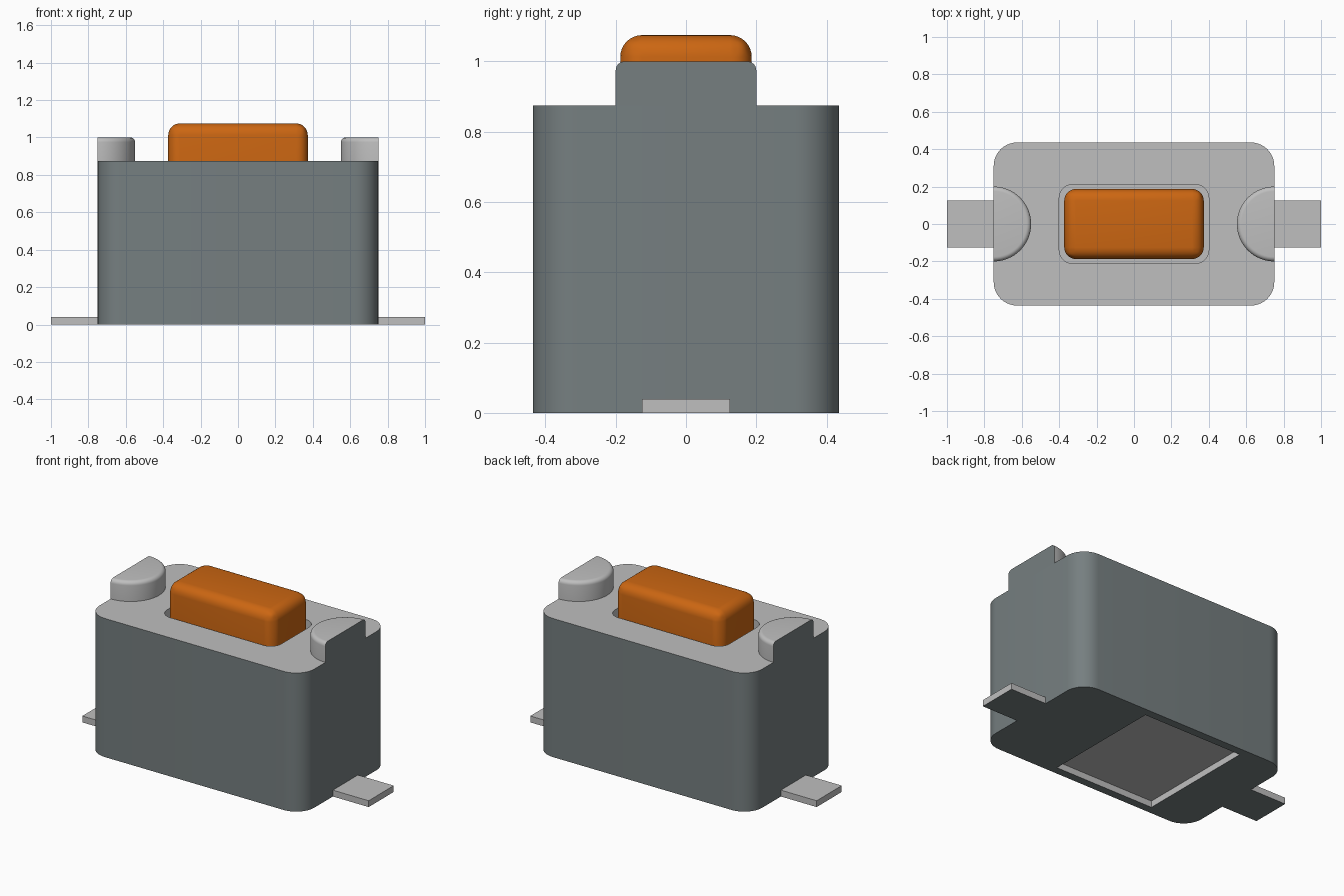
import bpy, bmesh, math

cube = bpy.data.objects.get("Cube")
if cube:
    bpy.data.objects.remove(cube, do_unlink=True)


def material(name, rgb):
    m = bpy.data.materials.new(name)
    m.use_nodes = True
    m.diffuse_color = (*rgb, 1)
    m.node_tree.nodes["Principled BSDF"].inputs["Base Color"].default_value = (*rgb, 1)
    return m


DARK = material("slate grey", (0.181, 0.212, 0.217))
LIGHT = material("light grey", (0.52, 0.52, 0.52))
ORANGE = material("orange", (0.60, 0.133, 0.006))


def finish(name, bm, mats, rule=None):
    """Turn the bmesh into a shaded object, colouring its faces by a rule."""
    bmesh.ops.recalc_face_normals(bm, faces=bm.faces)
    bm.normal_update()
    if rule:
        for f in bm.faces:
            f.material_index = rule(f)
    me = bpy.data.meshes.new(name)
    bm.to_mesh(me)
    bm.free()
    for m in mats:
        me.materials.append(m)
    ob = bpy.data.objects.new(name, me)
    bpy.context.collection.objects.link(ob)
    bpy.ops.object.select_all(action='DESELECT')
    ob.select_set(True)
    bpy.context.view_layer.objects.active = ob
    bpy.ops.object.shade_smooth_by_angle(angle=math.radians(35))
    return ob


def rounded_rect(hx, hy, r, cx=0.0, seg=10):
    """Outline of a rectangle; r = 0 gives plain corners."""
    if r == 0:
        return [(cx + hx, hy), (cx - hx, hy), (cx - hx, -hy), (cx + hx, -hy)]
    pts = []
    for q, (sx, sy) in enumerate([(1, 1), (-1, 1), (-1, -1), (1, -1)]):
        for i in range(seg + 1):
            a = math.pi / 2 * (q + i / seg)
            pts.append((cx + sx * (hx - r) + r * math.cos(a),
                        sy * (hy - r) + r * math.sin(a)))
    return pts


def wall(bm, outline, z0, z1):
    """Upright wall round an outline; returns its lower and upper vertices."""
    lo = [bm.verts.new((x, y, z0)) for x, y in outline]
    hi = [bm.verts.new((x, y, z1)) for x, y in outline]
    n = len(lo)
    for i in range(n):
        j = (i + 1) % n
        bm.faces.new((lo[i], lo[j], hi[j], hi[i]))
    return lo, hi


def ring_fill(bm, *loops):
    """Fill the flat area between an outer and an inner loop."""
    edges = [bm.edges.get((l[i - 1], l[i])) for l in loops for i in range(len(l))]
    bmesh.ops.triangle_fill(bm, edges=edges, use_beauty=True, normal=(0, 0, 1))


# Housing with a button slot in the top and a shallow pocket underneath
TOP, SLOT, POCKET = 0.875, 0.755, 0.04
bm = bmesh.new()
out_lo, out_hi = wall(bm, rounded_rect(0.75, 0.436, 0.125), 0, TOP)
slot_lo, slot_hi = wall(bm, rounded_rect(0.4, 0.212, 0.075), SLOT, TOP)
pock_lo, pock_hi = wall(bm, rounded_rect(0.345, 0.385, 0, cx=-0.105), 0, POCKET)
bm.faces.new(slot_lo)
bm.faces.new(pock_hi)
ring_fill(bm, out_hi, slot_hi)
ring_fill(bm, out_lo, pock_lo)


def housing_colour(f):
    c = f.calc_center_median()
    outer_wall = abs(f.normal.z) < 0.5 and (abs(c.x) > 0.6 or abs(c.y) > 0.42)
    underside = c.z < 0.001
    return 0 if outer_wall or underside else 1


finish("housing", bm, [DARK, LIGHT], housing_colour)

# Button with rounded top and upright edges
bm = bmesh.new()
lo, hi = wall(bm, rounded_rect(0.373, 0.187, 0), SLOT, 1.075)
bm.faces.new(lo)
bm.faces.new(hi)
soft = [e for e in bm.edges if max(v.co.z for v in e.verts) > 1]
bmesh.ops.bevel(bm, geom=soft, offset=0.062, segments=8, profile=0.5, affect='EDGES')
finish("button", bm, [ORANGE])

for side, s in (("left", 1), ("right", -1)):
    # Half-round post, flush with the end of the housing
    R, FIL, H = 0.2, 0.025, 1.0
    profile = [(R, TOP)] + [(R - FIL + FIL * math.cos(t * math.pi / 12),
                             H - FIL + FIL * math.sin(t * math.pi / 12)) for t in range(7)]
    bm = bmesh.new()
    N = 32
    cols = []
    for i in range(N + 1):
        a = math.pi * (i / N - 0.5)
        cols.append([bm.verts.new((s * (0.75 - r * math.cos(a)), r * math.sin(a), z))
                     for r, z in profile])
    for c, d in zip(cols, cols[1:]):
        for k in range(len(profile) - 1):
            bm.faces.new((c[k], d[k], d[k + 1], c[k + 1]))
    bm.faces.new([c[-1] for c in cols])
    bm.faces.new([c[0] for c in cols])
    bm.faces.new(cols[0] + cols[-1][::-1])
    finish(side + "_post", bm, [LIGHT, DARK], lambda f: int(f.normal.x * s > 0.9))

    # Flat terminal at the foot, dark underneath
    bm = bmesh.new()
    lo, hi = wall(bm, rounded_rect(0.125, 0.125, 0, cx=s * 0.875), 0, 0.04)
    bm.faces.new(lo)
    bm.faces.new(hi)
    finish(side + "_terminal", bm, [LIGHT, DARK], lambda f: int(f.normal.z < -0.5))
